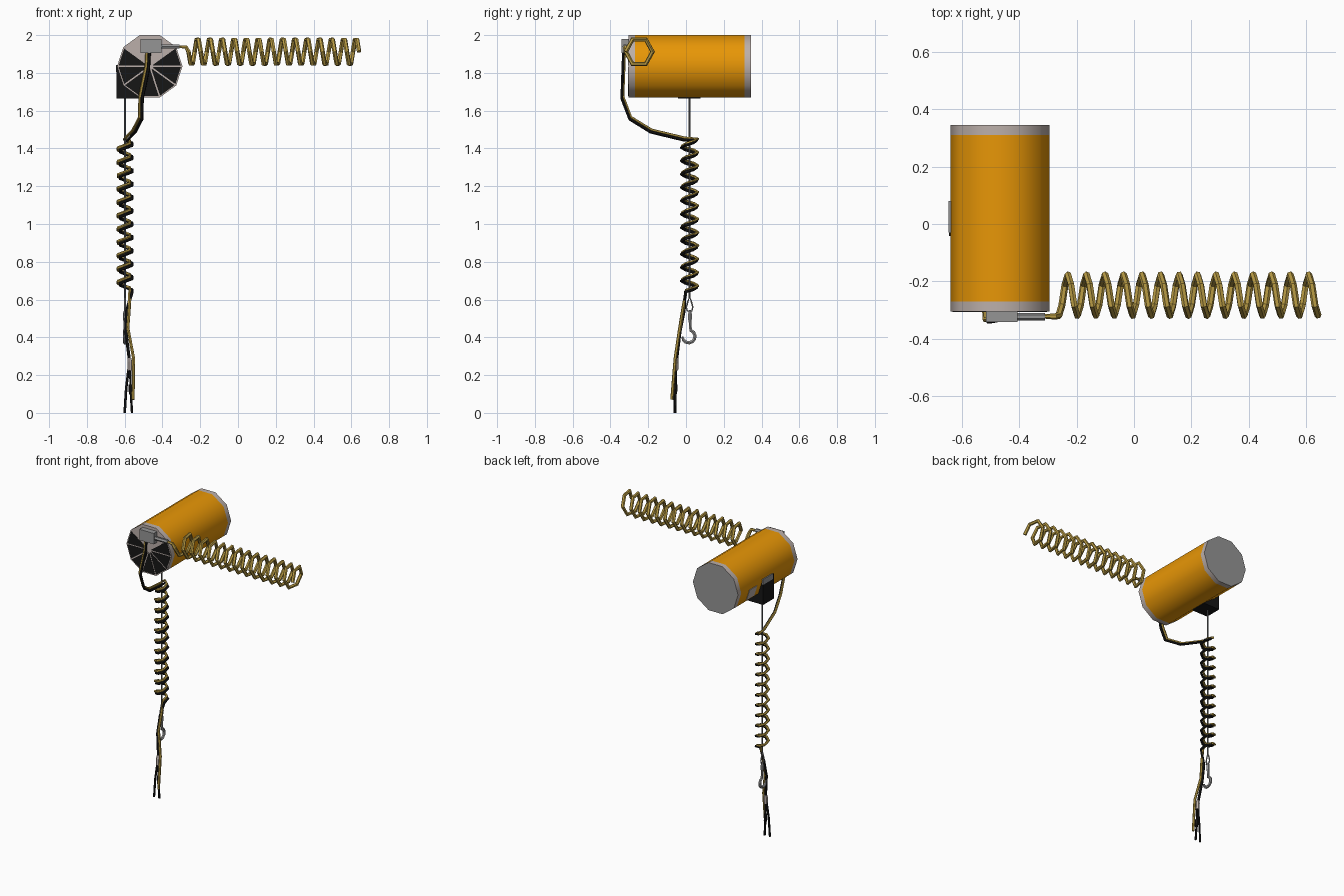
import bpy, bmesh, math
from mathutils import Vector

if "Cube" in bpy.data.objects:
    bpy.data.objects.remove(bpy.data.objects["Cube"])


def mat(name, r, g, b):
    m = bpy.data.materials.new(name)
    m.diffuse_color = (r, g, b, 1)
    m.use_nodes = True
    m.node_tree.nodes["Principled BSDF"].inputs["Base Color"].default_value = m.diffuse_color
    return m


ORANGE = mat("orange paint", 0.80, 0.305, 0.002)
GOLD = mat("golden hose", 0.50, 0.34, 0.06)
BLACK = mat("black rubber", 0.008, 0.008, 0.008)
CAP = mat("warm grey", 0.50, 0.43, 0.40)
STEEL = mat("steel grey", 0.30, 0.30, 0.30)
CABLE = mat("dark cable", 0.14, 0.15, 0.155)


def finish(name, bm, mats):
    bmesh.ops.recalc_face_normals(bm, faces=bm.faces)
    me = bpy.data.meshes.new(name)
    bm.to_mesh(me)
    bm.free()
    ob = bpy.data.objects.new(name, me)
    bpy.context.collection.objects.link(ob)
    for m in mats:
        me.materials.append(m)
    return ob


def box(name, lo, hi, m):
    bm = bmesh.new()
    bmesh.ops.create_cube(bm, size=1)
    for v in bm.verts:
        v.co = [(a + b) / 2 + c * (b - a) for a, b, c in zip(lo, hi, v.co)]
    return finish(name, bm, [m])


def plate(bm, pts, out):
    """Thin four-cornered plate raised from pts along out."""
    low = [bm.verts.new(p) for p in pts]
    top = [bm.verts.new(p + out) for p in pts]
    bm.faces.new(low)
    bm.faces.new(top)
    for i in range(4):
        n = (i + 1) % 4
        bm.faces.new((low[i], low[n], top[n], top[i]))


def select(ob):
    bpy.ops.object.select_all(action='DESELECT')
    ob.select_set(True)
    bpy.context.view_layer.objects.active = ob


def tube(name, pts, r, m, cyclic=False, radii=None):
    cu = bpy.data.curves.new(name, 'CURVE')
    cu.dimensions = '3D'
    cu.bevel_depth = r
    cu.bevel_resolution = 1
    cu.use_fill_caps = True
    sp = cu.splines.new('POLY')
    sp.points.add(len(pts) - 1)
    for i, (q, p) in enumerate(zip(sp.points, pts)):
        q.co = (*p, 1)
        q.radius = radii[i] if radii else 1
    sp.use_cyclic_u = cyclic
    sp.use_smooth = False
    cu.materials.append(m)
    ob = bpy.data.objects.new(name, cu)
    bpy.context.collection.objects.link(ob)
    select(ob)
    bpy.ops.object.convert(target='MESH')
    return ob


# Drum: ten-sided body along y with grey end bands
CX, CZ, R = -0.467, 1.835, 0.173


def rim(k, y, r=R):
    a = math.radians(36 * k)
    return Vector((CX + r * math.cos(a), y, CZ + r * math.sin(a)))


bm = bmesh.new()
rings = [[bm.verts.new(rim(k, y)) for k in range(10)] for y in (-0.305, -0.27, 0.31, 0.345)]
for j in range(3):
    for k in range(10):
        n = (k + 1) % 10
        f = bm.faces.new((rings[j][k], rings[j][n], rings[j + 1][n], rings[j + 1][k]))
        f.material_index = 0 if j == 1 else 1
bm.faces.new(rings[0]).material_index = 1
bm.faces.new(rings[3]).material_index = 2
drum = finish("drum_body", bm, [ORANGE, CAP, STEEL])
select(drum)
bpy.ops.object.shade_smooth_by_angle(angle=math.radians(40))

# Black vent sectors on the lower front face, with grey spokes left between
bm = bmesh.new()
for k in range(4, 11):
    pts = [rim(k, -0.305, 0.166), rim(k + 1, -0.305, 0.166),
           rim(k + 1, -0.305, 0.02), rim(k, -0.305, 0.02)]
    side = (rim(k + 1, 0) - rim(k, 0)).normalized() * 0.004
    plate(bm, [p + side * s for p, s in zip(pts, (1, -1, -1, 1))], Vector((0, -0.002, 0)))
finish("front_vents", bm, [BLACK])

# Cable outlet block and side plates
box("cable_outlet", (-0.644, -0.042, 1.665), (-0.52, 0.077, 1.838), BLACK)
box("outlet_plate", (-0.646, -0.03, 1.805), (-0.638, 0.08, 1.842), STEEL)
bm = bmesh.new()
a, b = rim(5, 0), rim(6, 0)
out = (rim(5.5, 0) - Vector((CX, 0, CZ))).normalized() * 0.003
plate(bm, [a.lerp(b, t) + Vector((0, y, 0))
           for t, y in ((0.15, 0.13), (0.9, 0.13), (0.9, 0.215), (0.15, 0.215))], out)
finish("side_plate", bm, [CAP])

# Control valve box with outlet fitting on the front
box("valve_box", (-0.515, -0.342, 1.905), (-0.405, -0.303, 1.98), STEEL)
tube("valve_fitting", [(-0.41, -0.323, 1.94), (-0.31, -0.323, 1.94)], 0.013, STEEL)

# Horizontal air hose: six points per turn
hose = [(-0.315, -0.322, 1.94), (-0.275, -0.322, 1.936)]
radii = [0.6, 0.9]
for i in range(14 * 6 + 1):
    t = i * math.pi / 3
    hose.append((-0.262 + 0.0645 * i / 6, -0.248 - 0.071 * math.cos(t), 1.912 - 0.074 * math.sin(t)))
    radii.append(1)
tube("air_hose_coil", hose, 0.0122, GOLD, radii=radii)

# Lifting cable
AX, AY = -0.598, 0.019
tube("lift_cable", [(AX, AY, 1.68), (AX, AY, 0.605)], 0.0055, CABLE)


# Twin hanging hoses side by side: feed, coil, tail
def coil():
    pts = []
    for i in range(69):
        t = math.pi / 2 - i * math.pi / 3
        pts.append((AX + 0.036 * math.cos(t), AY + 0.040 * math.sin(t), 1.445 - 0.80 * i / 68))
    return pts


def shift(pts, dx, dy, dz):
    return [(x + dx, y + dy, z + dz) for x, y, z in pts]


feed = [(-0.475, -0.328, 1.92), (-0.48, -0.331, 1.83), (-0.513, -0.337, 1.67),
        (-0.515, -0.295, 1.56), (-0.55, -0.185, 1.492), (-0.59, -0.01, 1.45)]
yellow_tail = [(-0.575, -0.015, 0.56), (-0.583, -0.033, 0.45), (-0.553, -0.057, 0.29), (-0.555, -0.075, 0.07)]
black_tail = [(-0.59, -0.01, 0.54), (-0.594, -0.032, 0.43), (-0.575, -0.05, 0.28)]
tube("yellow_hanging_hose", shift(feed + coil(), -0.006, 0.003, 0.005) + yellow_tail, 0.0085, GOLD)
tube("black_hanging_hose", shift(feed + coil(), 0.006, -0.003, -0.005) + black_tail, 0.0085, BLACK)

# Splitter and two black leads at the bottom
tube("lead_splitter", [(-0.574, -0.05, 0.29), (-0.573, -0.053, 0.27), (-0.573, -0.055, 0.225)],
     0.014, CAP, radii=[0.7, 1, 1])
tube("left_lead", [(-0.579, -0.054, 0.235), (-0.592, -0.058, 0.13), (-0.6, -0.06, 0.0)], 0.007, BLACK)
tube("right_lead", [(-0.57, -0.054, 0.235), (-0.569, -0.056, 0.13), (-0.561, -0.058, 0.0)], 0.007, BLACK)
tube("lead_connector", [(-0.57, -0.056, 0.15), (-0.567, -0.057, 0.10)], 0.011, BLACK)

# Hook link, swivel and hook, lying in the yz plane
link = [(AX, AY + y, z) for y, z in
        ((0, 0.615), (0.009, 0.59), (0.017, 0.56), (0.012, 0.54), (-0.012, 0.54), (-0.017, 0.56), (-0.009, 0.59))]
tube("hook_link", link, 0.0045, STEEL, cyclic=True)
tube("hook_swivel", [(AX, AY + 0.002, z) for z in (0.545, 0.525, 0.495, 0.475)], 0.011, STEEL,
     radii=[0.5, 1, 1, 0.6])
arc = [(AX, AY + 0.002, 0.49), (AX, AY + 0.004, 0.455)]
for i in range(9):
    t = math.radians(70 - 31 * i)
    arc.append((AX, 0.014 + 0.034 * math.cos(t), 0.405 + 0.034 * math.sin(t)))
tube("hook", arc, 0.010, STEEL, radii=[0.8, 0.8] + [1] * 7 + [0.85, 0.6])
